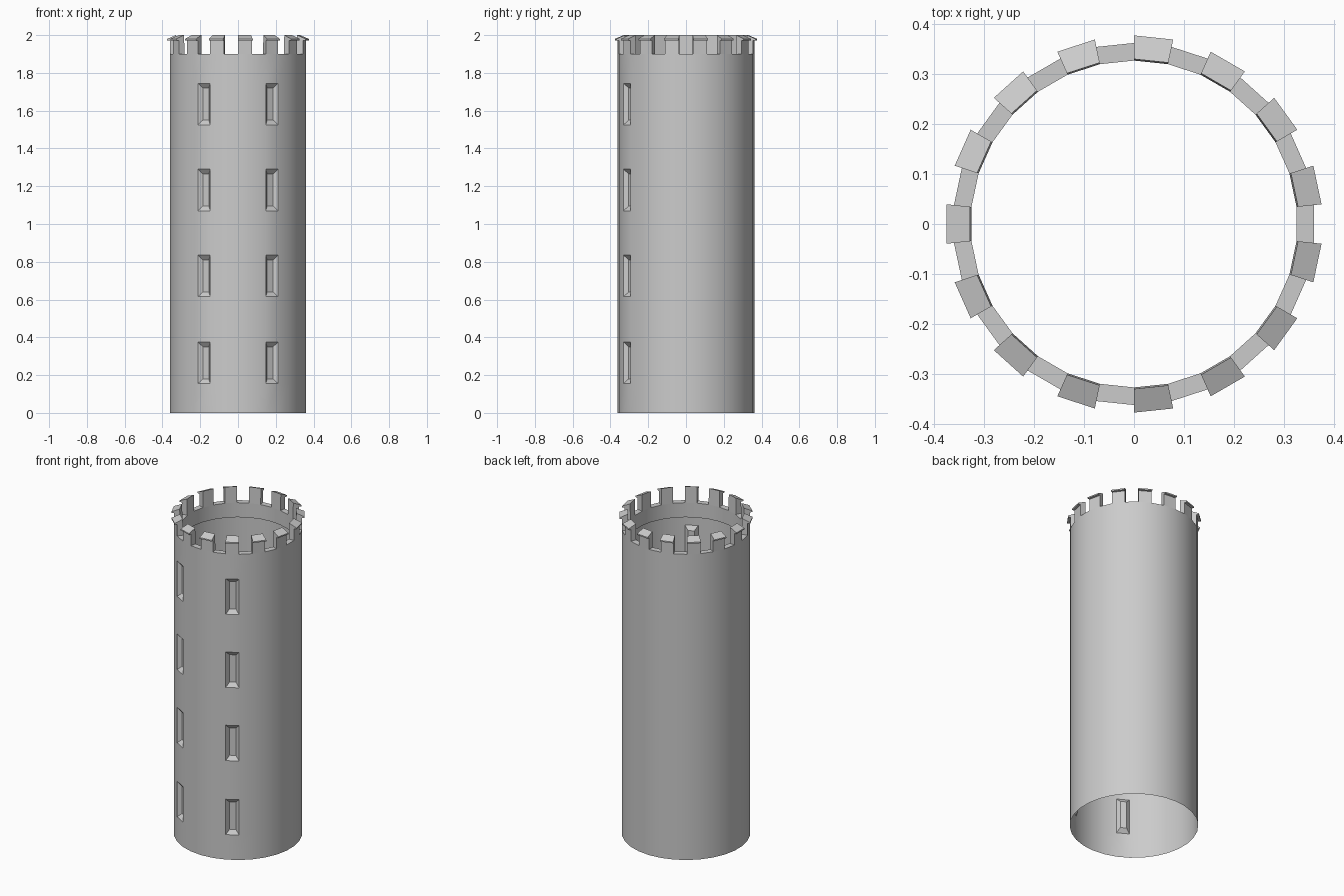
import bpy, bmesh, math

cube = bpy.data.objects.get("Cube")
if cube:
    bpy.data.objects.remove(cube, do_unlink=True)

SIDES = 30
STEP = math.tau / SIDES
OUTER, INNER, LIP = 0.36, 0.325, 0.375      # distances to the flat of each side
WALL_TOP = 1.9
WINDOW_BOTTOMS = [0.155, 0.615, 1.07, 1.525]
WINDOW_HEIGHT, WINDOW_DEPTH = 0.22, 0.02
WINDOW_SIDES = (20, 25)                     # sides facing front left and front right

stone = bpy.data.materials.new("grey stone")
stone.use_nodes = True
grey = (0.6, 0.6, 0.6, 1)
stone.diffuse_color = grey
stone.node_tree.nodes["Principled BSDF"].inputs["Base Color"].default_value = grey


def corner(side, flat, z):
    """Point at the start corner of a side of the tower."""
    angle = (side - 0.5) * STEP
    r = flat / math.cos(STEP / 2)
    return (r * math.cos(angle), r * math.sin(angle), z)


def quad(bm, *points):
    return bm.faces.new([bm.verts.new(p) for p in points])


def finish(bm, name, angle):
    bmesh.ops.remove_doubles(bm, verts=bm.verts, dist=0.0001)
    mesh = bpy.data.meshes.new(name)
    bm.to_mesh(mesh)
    bm.free()
    obj = bpy.data.objects.new(name, mesh)
    bpy.context.collection.objects.link(obj)
    mesh.materials.append(stone)
    bpy.ops.object.select_all(action='DESELECT')
    obj.select_set(True)
    bpy.context.view_layer.objects.active = obj
    bpy.ops.object.shade_smooth_by_angle(angle=math.radians(angle))
    return obj


def window(bm, side, low, high):
    """Splayed arrow slit sunk into one side."""
    outer = [corner(side, OUTER, low), corner(side + 1, OUTER, low),
             corner(side + 1, OUTER, high), corner(side, OUTER, high)]
    a = side * STEP
    inner = []
    for along, z in ((-1, low + 0.025), (1, low + 0.025), (1, high - 0.025), (-1, high - 0.025)):
        r, t = OUTER - WINDOW_DEPTH, along * 0.018
        inner.append((r * math.cos(a) - t * math.sin(a), r * math.sin(a) + t * math.cos(a), z))
    for i in range(4):
        j = (i + 1) % 4
        quad(bm, outer[i], outer[j], inner[j], inner[i])
    quad(bm, *inner)


# Open tower shell with the slits in two of its sides
levels = [0] + [z for b in WINDOW_BOTTOMS for z in (b, b + WINDOW_HEIGHT)] + [WALL_TOP]
bm = bmesh.new()
for s in range(SIDES):
    for i, (low, high) in enumerate(zip(levels, levels[1:])):
        if s in WINDOW_SIDES and i % 2:
            window(bm, s, low, high)
        else:
            quad(bm, corner(s, OUTER, low), corner(s + 1, OUTER, low),
                 corner(s + 1, OUTER, high), corner(s, OUTER, high))
finish(bm, "tower_wall", 35)

# Wall top and the short inner face of the parapet
bm = bmesh.new()
for s in range(SIDES):
    profile = [(OUTER, WALL_TOP), (INNER, WALL_TOP), (INNER, 1.81)]
    for (r0, z0), (r1, z1) in zip(profile, profile[1:]):
        quad(bm, corner(s, r0, z0), corner(s + 1, r0, z0),
             corner(s + 1, r1, z1), corner(s, r1, z1))
finish(bm, "parapet_ring", 30)

# Merlons on every other side, with an outward sloping, overhanging cap
bm = bmesh.new()
profile = [(INNER, WALL_TOP), (OUTER, WALL_TOP), (OUTER, 1.972),
           (LIP, 1.972), (LIP, 1.98), (INNER + 0.003, 2.0)]
for s in range(1, SIDES, 2):
    for (r0, z0), (r1, z1) in zip(profile[1:], profile[2:] + profile[:1]):
        quad(bm, corner(s, r0, z0), corner(s + 1, r0, z0),
             corner(s + 1, r1, z1), corner(s, r1, z1))
    quad(bm, *[corner(s, r, z) for r, z in profile])
    quad(bm, *[corner(s + 1, r, z) for r, z in reversed(profile)])
finish(bm, "merlons", 30)
